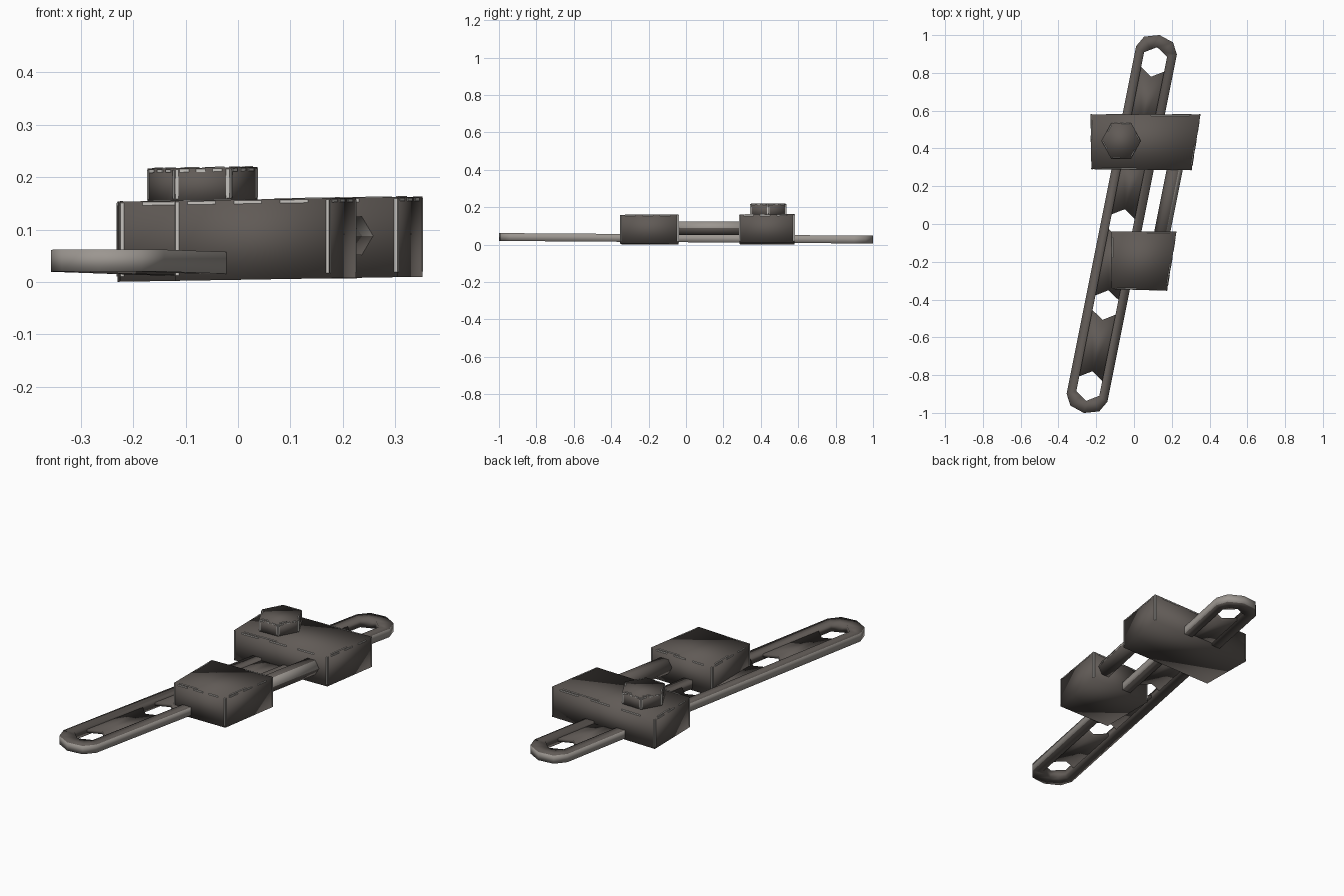
import bpy, bmesh, math
from mathutils import Matrix, Vector

if "Cube" in bpy.data.objects:
    bpy.data.objects.remove(bpy.data.objects["Cube"])


def material(name, rgb):
    m = bpy.data.materials.new(name)
    m.diffuse_color = (*rgb, 1)
    m.use_nodes = True
    m.node_tree.nodes["Principled BSDF"].inputs["Base Color"].default_value = m.diffuse_color
    return m


grey = material("dark warm grey", (0.118, 0.103, 0.093))
worn = material("worn metal", (0.33, 0.305, 0.28))
bright = material("bright bare metal", (0.56, 0.54, 0.51))

ANGLE = math.atan(0.2)      # the bar and rod lean this far off the y axis
SLOPE = 0.0165              # blocks rise slightly towards +x


def finish(name, bm, matrix=None, mats=(grey, worn), smooth=True):
    if matrix:
        bm.transform(matrix)
    bmesh.ops.recalc_face_normals(bm, faces=bm.faces)
    me = bpy.data.meshes.new(name)
    bm.to_mesh(me)
    bm.free()
    for m in mats:
        me.materials.append(m)
    for p in me.polygons:
        p.use_smooth = smooth
    ob = bpy.data.objects.new(name, me)
    bpy.context.collection.objects.link(ob)
    return ob


def add_prism(bm, pts, z0, z1, slope=0.0):
    lo = [bm.verts.new((x, y, z0 + slope * x)) for x, y in pts]
    hi = [bm.verts.new((x, y, z1 + slope * x)) for x, y in pts]
    bm.faces.new(lo)
    bm.faces.new(hi)
    sides = []
    for i in range(len(pts)):
        j = (i + 1) % len(pts)
        sides.append(bm.faces.new((lo[i], lo[j], hi[j], hi[i])))
    return sides


def add_wear(bm, pts, z0, z1, slope=0.0, width=0.006):
    """Thin worn strips along the upright and top edges of a prism's sides."""
    centre = sum((Vector(p) for p in pts), Vector((0, 0))) / len(pts)
    for i in range(len(pts)):
        a, b = Vector(pts[i]), Vector(pts[(i + 1) % len(pts)])
        d = (b - a).normalized()
        n = Vector((d.y, -d.x))
        if n.dot(a - centre) < 0:
            n = -n
        length = (b - a).length
        rects = [(0.001, 0.001 + width, z0 + 0.01, z1 - 0.003),
                 (length - 0.001 - width, length - 0.001, z0 + 0.01, z1 - 0.003)]
        # broken line under the top edge
        for k in range(3):
            s = length * (0.08 + 0.3 * k)
            rects.append((s, s + length * 0.18, z1 - 0.002 - width, z1 - 0.002))
        for s0, s1, h0, h1 in rects:
            quad = []
            for s, h in ((s0, h0), (s1, h0), (s1, h1), (s0, h1)):
                p = a + d * s + n * 0.0005
                quad.append(bm.verts.new((p.x, p.y, h + slope * p.x)))
            bm.faces.new(quad)
        # short strip on the top face beside the edge
        quad = []
        for s, inset in ((0.1, 0.004), (0.45, 0.004), (0.45, 0.008), (0.1, 0.008)):
            p = a + d * length * s - n * inset
            quad.append(bm.verts.new((p.x, p.y, z1 + 0.0005 + slope * p.x)))
        bm.faces.new(quad)


def worn_prism(name, pts, z0, z1, slope=0.0):
    bm = bmesh.new()
    add_prism(bm, pts, z0, z1, slope)
    finish(name, bm)
    bm = bmesh.new()
    add_wear(bm, pts, z0, z1, slope)
    # close each strip into a thin plate so it faces outwards
    ob = finish(name + "_worn_edges", bm, None, (bright,), False)
    mod = ob.modifiers.new("thickness", 'SOLIDIFY')
    mod.thickness = 0.002
    mod.offset = 0


def hexagon(cx, cy, rx, ry):
    return [(cx + rx * math.cos(math.pi / 3 * i), cy + ry * math.sin(math.pi / 3 * i))
            for i in range(6)]


# Slotted bar: raised rim with recessed webs between hexagonal holes
bar_matrix = (Matrix.Translation((-0.065, 0, 0.034))
              @ Matrix.Rotation(-0.007, 4, 'X')
              @ Matrix.Rotation(-ANGLE, 4, 'Z'))
R, CAP = 0.11, 0.938         # rim half width, cap start
HOLE, END = 0.08, 0.875      # hole radius, end hole centre
W = 0.062                    # half width inside the rim

outer = [(R * math.cos(math.pi / 4 * i), CAP + 0.082 * math.sin(math.pi / 4 * i)) for i in range(5)]
inner = [(W, END + HOLE / 2), (W / 2, END + HOLE * 0.75), (0, END + HOLE),
         (-W / 2, END + HOLE * 0.75), (-W, END + HOLE / 2)]
outer += [(-x, -y) for x, y in outer]
inner += [(-x, -y) for x, y in inner]

bm = bmesh.new()
rings = [[bm.verts.new((x, y, z)) for x, y in loop]
         for loop, z in ((outer, -0.021), (outer, 0.021), (inner, 0.021), (inner, -0.021))]
for k in range(4):
    a, b = rings[k], rings[(k + 1) % 4]
    for i in range(10):
        j = (i + 1) % 10
        f = bm.faces.new((a[i], a[j], b[j], b[i]))
        f.material_index = 1 if k == 0 else 0     # outer wall is worn
finish("bar_rim", bm, bar_matrix)

bm = bmesh.new()
for i in range(4):
    y0 = -END + i * END / 2
    y1 = y0 + END / 2
    add_prism(bm, [(-W, y0 + HOLE / 2), (0, y0 + HOLE), (W, y0 + HOLE / 2),
                   (W, y1 - HOLE / 2), (0, y1 - HOLE), (-W, y1 - HOLE / 2)], -0.008, 0.008)
finish("bar_webs", bm, bar_matrix)

# Two blocks with slanted right sides
worn_prism("rear_block", [(-0.23, 0.58), (-0.225, 0.29), (0.305, 0.285), (0.352, 0.58)],
           0.004, 0.157, SLOPE)
worn_prism("front_block", [(-0.12, -0.04), (-0.12, -0.345), (0.175, -0.352), (0.225, -0.04)],
           0.004, 0.157, SLOPE)

# Hexagonal stud on the rear block
worn_prism("stud", hexagon(-0.068, 0.44, 0.105, 0.11), 0.15, 0.219, SLOPE)

# Hexagonal rod joining the blocks, with its upper right face rubbed bare
bm = bmesh.new()
sides = add_prism(bm, hexagon(0, 0, 0.042, 0.042), -0.25, 0.25)
sides[5].material_index = 1
finish("connecting_rod", bm,
       Matrix.Translation((0.183, 0.125, 0.088)) @ Matrix.Rotation(-ANGLE, 4, 'Z')
       @ Matrix.Rotation(-math.pi / 2, 4, 'X'))
